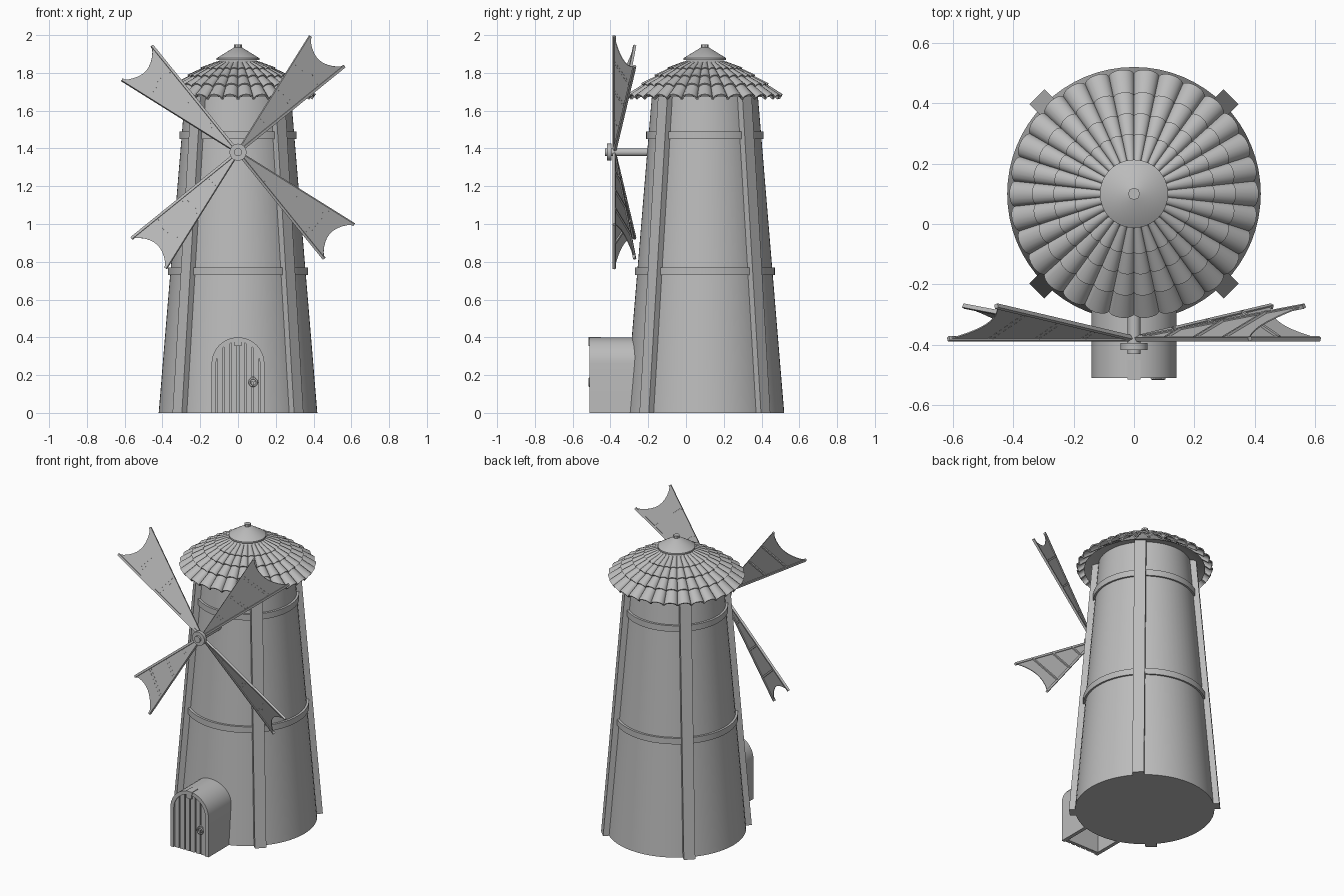
import bpy, bmesh, math
from mathutils import Vector, Matrix

if "Cube" in bpy.data.objects:
    bpy.data.objects.remove(bpy.data.objects["Cube"])

CY = 0.10                      # tower axis y
HUB = Vector((0, -0.38, 1.38))  # sail centre
grey = bpy.data.materials.new("stone_grey")
grey.diffuse_color = (0.5, 0.5, 0.5, 1)
grey.use_nodes = True
grey.node_tree.nodes["Principled BSDF"].inputs["Base Color"].default_value = grey.diffuse_color


def finish(name, bm, smooth=False):
    bmesh.ops.recalc_face_normals(bm, faces=bm.faces)
    me = bpy.data.meshes.new(name)
    bm.to_mesh(me)
    bm.free()
    me.materials.append(grey)
    ob = bpy.data.objects.new(name, me)
    bpy.context.collection.objects.link(ob)
    if smooth:
        bpy.ops.object.select_all(action='DESELECT')
        ob.select_set(True)
        bpy.context.view_layer.objects.active = ob
        bpy.ops.object.shade_smooth_by_angle(angle=math.radians(35))
    return ob


def loft(bm, rings, closed=False):
    """Skin equal-length rings; cap the ends unless closed into a loop."""
    vs = [[bm.verts.new(p) for p in r] for r in rings]
    n = len(vs[0])
    pairs = list(zip(vs, vs[1:])) + ([(vs[-1], vs[0])] if closed else [])
    for a, b in pairs:
        for i in range(n):
            j = (i + 1) % n
            bm.faces.new((a[i], a[j], b[j], b[i]))
    if not closed:
        bm.faces.new(vs[0])
        bm.faces.new(vs[-1])


def circle(r, z, n):
    return [(r * math.cos(2 * math.pi * i / n), CY + r * math.sin(2 * math.pi * i / n), z)
            for i in range(n)]


def lathe(name, profile, n=64, closed=False):
    bm = bmesh.new()
    loft(bm, [circle(r, z, n) for r, z in profile], closed)
    return finish(name, bm, True)


def prism(bm, pts, y0, y1):
    """Extrude an (x, z) outline along y."""
    loft(bm, [[(x, y, z) for x, z in pts] for y in (y0, y1)])


def beam(bm, a, b, w, d, up):
    """Rectangular bar from a to b, d thick along 'up'."""
    a, b = Vector(a), Vector(b)
    u = Vector(up).normalized()
    s = (b - a).cross(u).normalized() * w / 2
    u = u * d / 2
    loft(bm, [[p + s + u, p - s + u, p - s - u, p + s - u] for p in (a, b)])


def rad(z):                    # tower taper
    return 0.42 - 0.083 * z


# Tower body, hoops and corner posts
lathe("tower", [(rad(0), 0), (rad(1.72), 1.72)])
for i, z in enumerate((0.75, 1.47)):
    lathe(f"hoop_{i}", [(rad(z) - 0.01, z - 0.02), (rad(z) + 0.013, z - 0.02),
                        (rad(z) + 0.013, z + 0.02), (rad(z) - 0.01, z + 0.02)], closed=True)
bm = bmesh.new()
for k in range(4):
    t = math.radians(45 + 90 * k)
    d, s = Vector((math.cos(t), math.sin(t), 0)), Vector((-math.sin(t), math.cos(t), 0))
    loft(bm, [[Vector((0, CY, z)) + d * (rad(z) + o) + s * w
               for o, w in ((-.03, -.035), (.035, -.035), (.035, .035), (-.03, .035))]
              for z in (0, 1.70)])
finish("corner_posts", bm)

# Roof core, rows of curved tiles, and cap
lathe("roof_core", [(0.30, 1.70), (0.365, 1.672), (0.10, 1.865)], 60)
N, ARC = 30, 8
rows = [(0.105, 0.19, 1.880, 1.829), (0.175, 0.255, 1.842, 1.786),
        (0.235, 0.322, 1.800, 1.737), (0.30, 0.393, 1.754, 1.674)]
bm = bmesh.new()
for k in range(N):
    rot = Matrix.Translation((0, CY, 0)) @ Matrix.Rotation(2 * math.pi * k / N, 4, 'Z')
    for r0, r1, z0, z1 in rows:
        rings = []
        for r, z in ((r0, z0 - 0.012), (r1, z1)):
            w = math.pi * r / N * 1.04
            slope = Vector((0.58, 0, 0.81))
            ring = []
            for shell, order in ((0, range(ARC + 1)), (0.008, range(ARC, -1, -1))):
                for i in order:
                    a = math.pi * i / ARC
                    p = Vector((r, (w - shell) * math.cos(a), z - 0.014))
                    ring.append(rot @ (p + slope * (w * 0.8 - shell) * math.sin(a)))
            rings.append(ring)
        loft(bm, rings)
finish("roof_tiles", bm, True)
lathe("roof_cap", [(0.113, 1.868), (0.113, 1.878), (0.02, 1.935)], 48)
lathe("roof_knob", [(0.02, 1.92), (0.02, 1.95)], 8)

# Axle and hub


def rod(name, r, y0, y1, n=32):
    bm = bmesh.new()
    prism(bm, [(r * math.cos(2 * math.pi * i / n), HUB.z + r * math.sin(2 * math.pi * i / n))
               for i in range(n)], y0, y1)
    finish(name, bm, True)


rod("axle", 0.021, -0.43, -0.15)
rod("hub_disc", 0.045, -0.417, -0.394)

# Four twisted sails: cloth, edge spars, back ribs, front stitches
cloth, spars, ribs, stitches = (bmesh.new() for _ in range(4))
for k in range(4):
    def tip(deg, y):
        t = math.radians(deg + 90 * k)
        return Vector((0.725 * math.cos(t), y, 0.725 * math.sin(t)))
    lead, trail = tip(58, 0), tip(39, 0.108)
    nrm = lead.cross(trail).normalized()
    if nrm.y > 0:
        nrm = -nrm             # points to the front
    mid = (lead + trail) / 2
    arc = []
    for i in range(11):        # scooped outer edge
        f = i / 10
        arc.append(lead.lerp(trail, f) - mid.normalized() * 0.065 * math.sin(math.pi * f) ** 0.8)
    outline = [lead * 0.03, *arc, trail * 0.03]
    loft(cloth, [[HUB + p + nrm * o for p in outline] for o in (0.002, -0.002)])
    for e in (lead, trail):
        beam(spars, HUB, HUB + e, 0.014, 0.014, nrm)
    for f in (0.28, 0.53, 0.78):
        a, b = HUB + lead * f, HUB + trail * f
        beam(ribs, a - nrm * 0.006, b - nrm * 0.006, 0.012, 0.008, nrm)
        m = max(3, round(9 * f))
        for i in range(m):
            for off in (-0.009, 0.009):
                o = nrm * 0.0025 + mid.normalized() * off
                beam(stitches, a.lerp(b, (i + 0.3) / m) + o, a.lerp(b, (i + 0.7) / m) + o,
                     0.003, 0.002, nrm)
for name, bm in (("sail_cloth", cloth), ("sail_spars", spars),
                 ("sail_ribs", ribs), ("sail_stitches", stitches)):
    finish(name, bm)

# Arched porch shell


def arch(r, zc, n=20):
    return [(r, 0)] + [(r * math.cos(math.pi * i / n), zc + r * math.sin(math.pi * i / n))
                       for i in range(n + 1)] + [(-r, 0)]


bm = bmesh.new()
prism(bm, arch(0.14, 0.26) + arch(0.116, 0.26)[::-1], -0.51, -0.22)
finish("porch", bm, True)
bm = bmesh.new()
prism(bm, [(-.022, .402), (.022, .402), (.018, .355), (-.018, .355)], -0.515, -0.45)
finish("keystone", bm)

# Plank door following the arch, with a backing board
bm = bmesh.new()
prism(bm, arch(0.118, 0.26), -0.485, -0.478)
pitch = 0.232 / 6
for i in range(6):
    x0 = -0.116 + pitch * i + 0.004
    x1 = x0 + pitch - 0.008
    top = [(x, 0.26 + math.sqrt(max(0, 0.117 ** 2 - x * x)))
           for x in (x1, (x0 + x1) / 2, x0)]
    prism(bm, [(x0, 0), (x1, 0), *top], -0.503, -0.484)
finish("door_planks", bm)

# Door handle: plate and ring
bm = bmesh.new()
prism(bm, [(0.08 + 0.016 * math.cos(math.pi * i / 6), 0.178 + 0.016 * math.sin(math.pi * i / 6))
           for i in range(12)], -0.512, -0.50)
finish("handle_plate", bm)
bpy.ops.mesh.primitive_torus_add(major_radius=0.02, minor_radius=0.005, major_segments=20,
                                 minor_segments=8, location=(0.08, -0.511, 0.162),
                                 rotation=(math.pi / 2, 0, 0))
ring = bpy.context.object
ring.name = "handle_ring"
ring.data.materials.append(grey)
bpy.ops.object.shade_smooth_by_angle(angle=math.radians(60))
